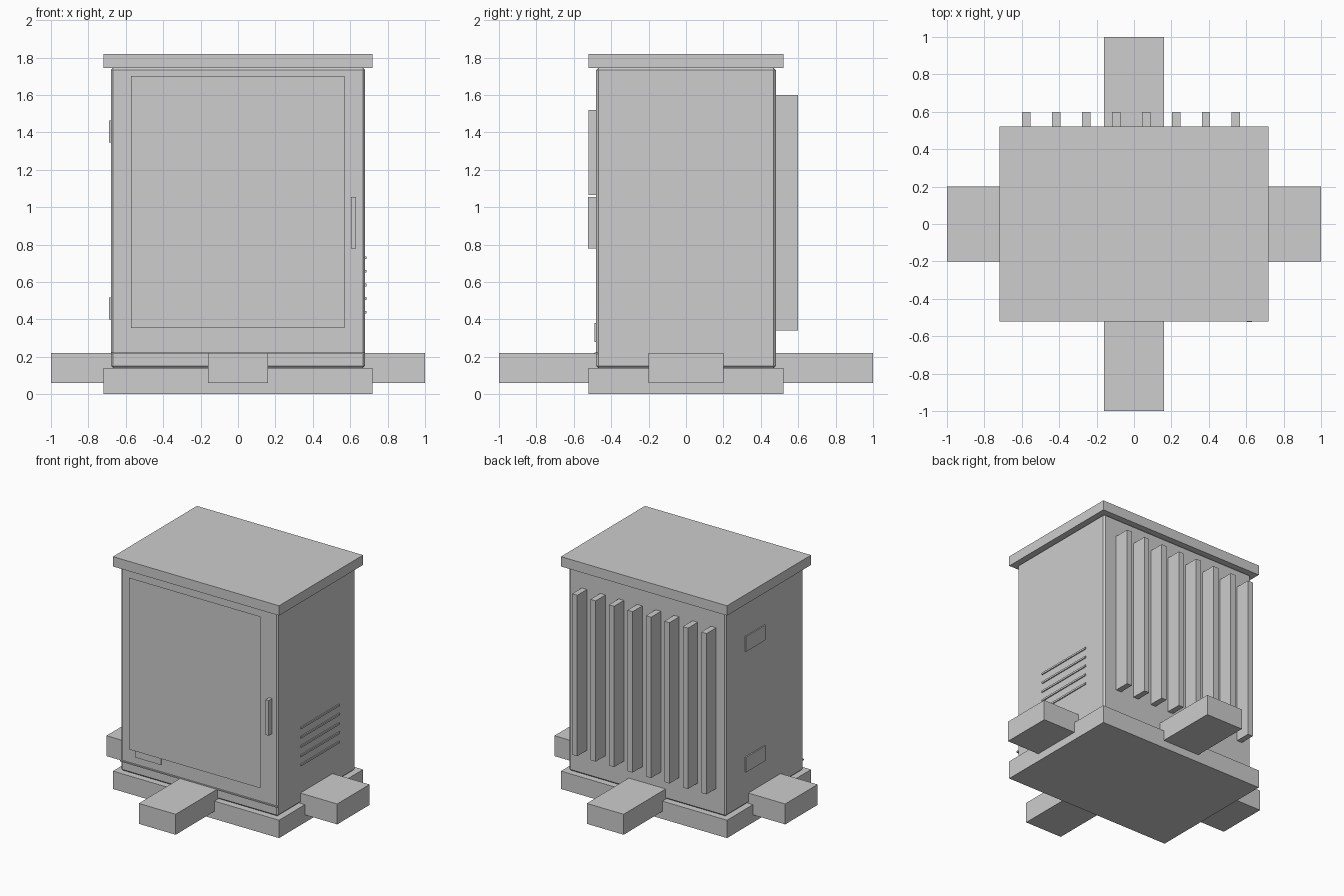
import bpy

if "Cube" in bpy.data.objects:
    bpy.data.objects.remove(bpy.data.objects["Cube"])

grey = bpy.data.materials.new("light_grey")
grey.diffuse_color = (0.61, 0.61, 0.61, 1)
grey.use_nodes = True
grey.node_tree.nodes["Principled BSDF"].inputs["Base Color"].default_value = grey.diffuse_color


def box(name, x, y, z, bevel=0):
    """Axis-aligned box from (min, max) ranges, optionally chamfered."""
    bpy.ops.mesh.primitive_cube_add(size=1)
    ob = bpy.context.object
    ob.name = name
    ob.location = [(a + b) / 2 for a, b in (x, y, z)]
    ob.scale = [b - a for a, b in (x, y, z)]
    bpy.ops.object.transform_apply(location=False, rotation=False, scale=True)
    ob.data.materials.append(grey)
    if bevel:
        m = ob.modifiers.new("chamfer", 'BEVEL')
        m.width, m.segments = bevel, 1
    return ob


def front_sheet(name, x, y, z):
    """Flat sheet without thickness, facing the front."""
    me = bpy.data.meshes.new(name)
    corners = [(x[0], z[0]), (x[1], z[0]), (x[1], z[1]), (x[0], z[1])]
    me.from_pydata([(a, y, b) for a, b in corners], [], [(0, 1, 2, 3)])
    me.materials.append(grey)
    bpy.context.collection.objects.link(bpy.data.objects.new(name, me))


# Plinth, cabinet and overhanging roof
box("plinth", (-.72, .72), (-.52, .52), (0, .14))
box("cabinet", (-.68, .68), (-.48, .48), (.14, 1.745), bevel=.012)
box("roof", (-.72, .72), (-.52, .52), (1.743, 1.82))

# Support feet on all four sides
for side, s in (("right", 1), ("left", -1)):
    box(f"{side}_foot", sorted((s * .66, s)), (-.2, .2), (.06, .22))
for side, s in (("back", 1), ("front", -1)):
    box(f"{side}_foot", (-.16, .16), sorted((s * .46, s)), (.06, .22))

# Door sheet standing off the front, with the backing block behind it
front_sheet("door", (-.572, .57), -.533, (.355, 1.70))
box("door_backing", (-.2, .2), (-.52, -.475), (1.065, 1.52))

# Handle, plate under the door and thin trim strip
box("door_handle", (.605, .632), (-.523, -.475), (.78, 1.055))
box("info_plate", (-.55, -.325), (-.488, -.47), (.28, .38))
box("front_trim", (-.68, .68), (-.49, -.47), (.215, .224))

# Cooling fins on the back
for i in range(8):
    x = -.575 + .16 * i
    box(f"cooling_fin_{i + 1}", (x - .0225, x + .0225), (.47, .6), (.34, 1.6))

# Vent slats on the right side
for i in range(5):
    z = .439 + .0725 * i
    box(f"vent_slat_{i + 1}", (.67, .688), (-.2, .28), (z - .007, z + .007))

# Hinge plates on the left side
for name, z in (("lower", .40), ("upper", 1.345)):
    box(f"{name}_hinge_plate", (-.69, -.67), (0, .24), (z, z + .118))
